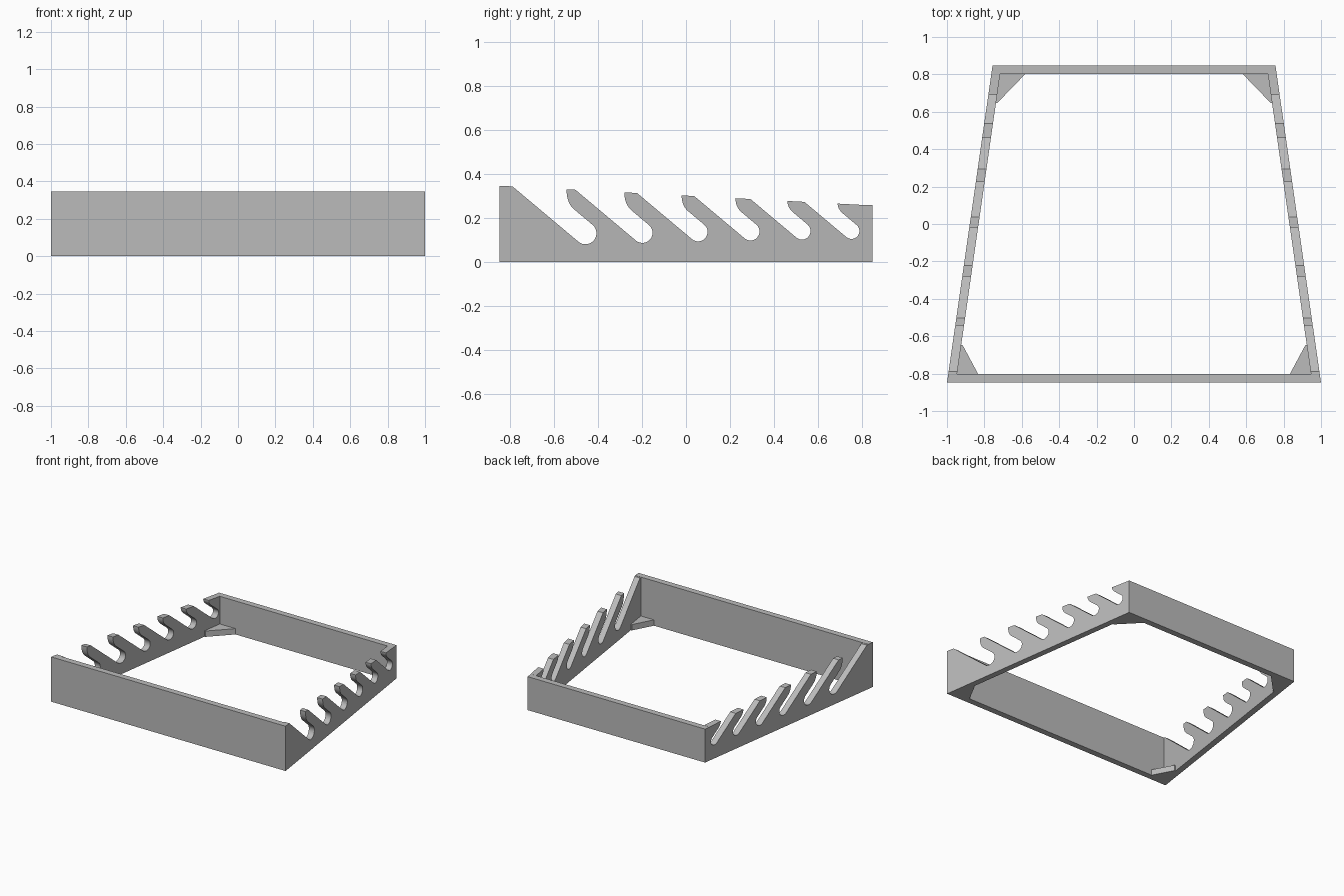
import bpy
import bmesh
from math import sin, cos, radians
from mathutils import Vector

cube = bpy.data.objects.get("Cube")
if cube:
    bpy.data.objects.remove(cube)

grey = bpy.data.materials.new("plain grey")
grey.use_nodes = True
colour = (0.5, 0.5, 0.5, 1)
grey.diffuse_color = colour
grey.node_tree.nodes["Principled BSDF"].inputs["Base Color"].default_value = colour

HALF_Y = 0.848      # half depth of the frame
WALL = 0.047        # wall thickness
INNER_Y = HALF_Y - WALL
SLOT_ANGLE = radians(140)


def outer_x(y):
    """Half width of the tapering frame at depth y."""
    return 0.878 - 0.1435 * y


def inner_x(y):
    return outer_x(y) - WALL


def top_z(y):
    """Height of the gently falling top line."""
    return 0.301 - 0.0528 * y


def prism(name, base, offset, smooth=False):
    """Extrude a flat outline by an offset."""
    bm = bmesh.new()
    face = bm.faces.new([bm.verts.new(p) for p in base])
    new = bmesh.ops.extrude_face_region(bm, geom=[face])["geom"]
    moved = [v for v in new if isinstance(v, bmesh.types.BMVert)]
    bmesh.ops.translate(bm, verts=moved, vec=offset)
    bmesh.ops.recalc_face_normals(bm, faces=bm.faces)
    mesh = bpy.data.meshes.new(name)
    bm.to_mesh(mesh)
    bm.free()
    mesh.materials.append(grey)
    obj = bpy.data.objects.new(name, mesh)
    bpy.context.collection.objects.link(obj)
    if smooth:
        bpy.ops.object.select_all(action="DESELECT")
        obj.select_set(True)
        bpy.context.view_layer.objects.active = obj
        bpy.ops.object.shade_smooth_by_angle(angle=radians(25))
    return obj


def slot_outline(y, z, r, tip_y):
    """Slanted slot with a round seat and a hooked lip, front to back."""
    along = Vector((cos(SLOT_ANGLE), sin(SLOT_ANGLE)))
    centre = Vector((y, z))
    # Straight front edge, up to the top line
    low = centre + r * Vector((-along.y, along.x))
    t = (top_z(low.x) - low.y) / (along.y + 0.0528 * along.x)
    pts = [low + t * along]
    # Round seat
    for i in range(17):
        a = SLOT_ANGLE + radians(90 + 180 * i / 16)
        pts.append(centre + r * Vector((cos(a), sin(a))))
    # Curved lip, ending upright at the tooth tip
    start = pts[-1]
    corner = start + along * ((tip_y - start.x) / along.x)
    bend = start.lerp(corner, 0.7)
    tip = Vector((tip_y, top_z(tip_y)))
    for i in range(9):
        t = i / 8
        pts.append(bend.lerp(corner, t).lerp(corner.lerp(tip, t), t))
    return pts


# Slots: seat centre y and z, seat radius, tip of the tooth behind
slots = [
    (-0.457, 0.130, 0.050, -0.543),
    (-0.198, 0.132, 0.046, -0.280),
    (0.055, 0.136, 0.043, -0.020),
    (0.293, 0.138, 0.041, 0.225),
    (0.527, 0.140, 0.039, 0.461),
    (0.752, 0.140, 0.036, 0.689),
]
profile = [Vector((INNER_Y, 0)), Vector((-INNER_Y, 0)),
           Vector((-INNER_Y, top_z(-INNER_Y)))]
for slot in slots:
    profile += slot_outline(*slot)
profile.append(Vector((INNER_Y, top_z(INNER_Y))))

# Notched side walls and corner braces
for side, s in (("left", 1), ("right", -1)):
    prism(side + "_notched_wall",
          [(s * inner_x(p.x), p.x, p.y) for p in profile],
          (s * WALL, 0, 0), smooth=True)
    for end, e, brace_x in (("front", -1, 0.834), ("back", 1, 0.582)):
        y0, y1 = e * INNER_Y, e * 0.648
        prism(f"{end}_{side}_corner_brace",
              [(s * inner_x(y0), y0, 0), (s * brace_x, y0, 0),
               (s * (inner_x(y1) - 0.008), y1, 0), (s * inner_x(y1), y1, 0)],
              (0, 0, 0.045))

# Plain front and back walls
for end, e, height in (("front", -1, 0.345), ("back", 1, 0.258)):
    y0, y1 = e * HALF_Y, e * INNER_Y
    prism(end + "_wall",
          [(-outer_x(y0), y0, 0), (outer_x(y0), y0, 0),
           (outer_x(y1), y1, 0), (-outer_x(y1), y1, 0)],
          (0, 0, height))
